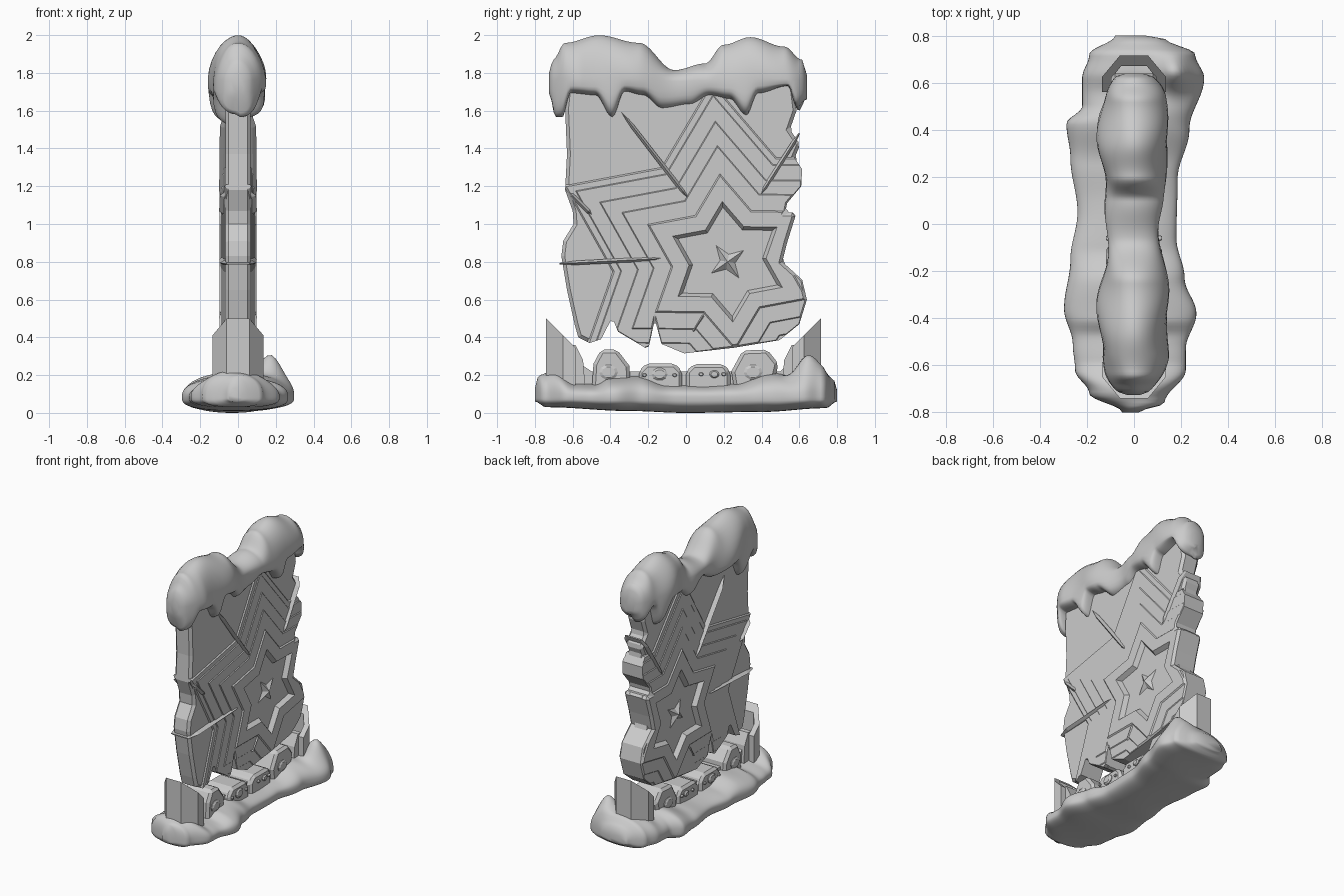
import bpy, bmesh, math
from mathutils import Vector

if "Cube" in bpy.data.objects:
    bpy.data.objects.remove(bpy.data.objects["Cube"])


def loft(name, rings, smooth=False):
    """Skin a list of equal-length rings and cap both ends."""
    bm = bmesh.new()
    vs = [[bm.verts.new(p) for p in r] for r in rings]
    n = len(vs[0])
    for a, b in zip(vs, vs[1:]):
        for i in range(n):
            bm.faces.new((a[i], a[(i + 1) % n], b[(i + 1) % n], b[i]))
    bm.faces.new(vs[0])
    bm.faces.new(vs[-1])
    bmesh.ops.recalc_face_normals(bm, faces=bm.faces)
    me = bpy.data.meshes.new(name)
    bm.to_mesh(me)
    bm.free()
    for p in me.polygons:
        p.use_smooth = smooth
    ob = bpy.data.objects.new(name, me)
    bpy.context.collection.objects.link(ob)
    return ob


def slab(name, outline, half):
    """Prism of a (y, z) outline through x."""
    return loft(name, [[(s * half, y, z) for y, z in outline] for s in (-1, 1)])


def bevel(ob, width, angle=50):
    m = ob.modifiers.new("bevel", 'BEVEL')
    m.width, m.segments, m.limit_method = width, 1, 'ANGLE'
    m.angle_limit = math.radians(angle)


def interp(keys, t):
    """Cosine interpolation through (t, value) keys."""
    if t <= keys[0][0]:
        return keys[0][1]
    for (a, u), (b, v) in zip(keys, keys[1:]):
        if t <= b:
            return u + (v - u) * (1 - math.cos(math.pi * (t - a) / (b - a))) / 2
    return keys[-1][1]


def spow(v, e):
    return math.copysign(abs(v) ** e, v)


# Broken stone slab
outline = [(-.62, 1.8), (-.64, 1.61), (-.63, 1.37), (-.64, 1.18), (-.60, 1.07), (-.595, 1.0),
           (-.65, .91), (-.66, .83), (-.63, .65), (-.59, .47), (-.57, .40), (-.51, .37),
           (-.45, .39), (-.39, .505), (-.36, .43), (-.2, .335), (-.165, .495), (-.13, .365),
           (-.01, .315), (.255, .345), (.495, .385), (.6, .47), (.64, .6), (.615, .705),
           (.51, .80), (.535, .90), (.585, 1.06), (.525, 1.06), (.535, 1.11), (.61, 1.2),
           (.615, 1.29), (.575, 1.35), (.605, 1.42), (.55, 1.5), (.585, 1.6), (.56, 1.8)]
bevel(slab("stone_slab", outline, .067), .018)
cutter = slab("slab_cutter", outline, .103)
bevel(cutter, .022, 80)
cutter.hide_render = True
cutter.display_type = 'WIRE'


def star(r, x, tips=6, ratio=.64, turn=35):
    pts = []
    for i in range(tips * 2):
        a = math.radians(turn + 180 / tips * i)
        q = r * (ratio if i % 2 else 1)
        pts.append((x, .22 + q * math.cos(a), .80 + q * math.sin(a)))
    return pts


def star_solid(name, steps, **kw):
    """Star lofted symmetrically: steps run (radius, x) from centre face outwards."""
    steps = [(r, -x) for r, x in steps] + [(r, x) for r, x in reversed(steps)]
    return loft(name, [star(r, x, **kw) for r, x in steps])


# Nested star terraces around a recessed star, trimmed to the broken outline
for i, (r, h) in enumerate([(.94, .075), (.88, .080), (.74, .085), (.61, .090), (.455, .098)]):
    ob = star_solid(f"star_terrace_{i + 1}",
                    [(.285, .060 + i * .0005), (.29 + (h - .06) * .8, h), (r, h), (r + .02, h - .012)])
    m = ob.modifiers.new("trim", 'BOOLEAN')
    m.operation, m.solver, m.object = 'INTERSECT', 'EXACT', cutter
star_solid("centre_star", [(.005, .098), (.115, .064)], tips=4, ratio=.38, turn=35)

# Thin blades wedged through the slab
blades = [((-.34, 1.59), (.04, 1.10)), ((-.67, .79), (-.08, .82)), ((.60, 1.48), (.385, 1.14)),
          ((.03, .42), (.10, .53)), ((-.62, 1.17), (-.50, 1.05))]
for i, (a, b) in enumerate(blades):
    a, b = Vector(a), Vector(b)
    d = (b - a).normalized()
    nrm = Vector((-d.y, d.x))
    rings = []
    for t, w, h in ((0, .004, .07), (.15, .011, .096), (.85, .013, .1), (1, .003, .08)):
        p = a.lerp(b, t)
        q = [(-h, p), (-h * .8, p + nrm * w), (h * .8, p + nrm * w),
             (h, p), (h * .8, p - nrm * w), (-h * .8, p - nrm * w)]
        rings.append([(x, v.x, v.y) for x, v in q])
    loft(f"blade_{i + 1}", rings)

# Slant-cut channel posts at both ends
half = [(.135, .585), (.135, .65), (.06, .74)]
inner = [(.055, .695), (.095, .645), (.095, .585)]
channel = (half + [(-x, y) for x, y in reversed(half)]
           + [(-x, y) for x, y in reversed(inner)] + inner)
for side, off, name in ((-1, 0, "front_post"), (1, -.025, "back_post")):
    loft(name, [[(x, side * (y + off), .08) for x, y in channel],
                [(x, side * (y + off), .5 - (.74 - y)) for x, y in channel]])
    slab(name + "_rib", [(side * (y + off), z) for y, z in
                         ((.53, .1), (.62, .1), (.62, .36), (.585, .36), (.545, .28))], .09)

# Broken lower frame blocks with studs
blocks = [[(-.5, .1), (-.49, .26), (-.45, .335), (-.365, .335), (-.3, .25), (-.29, .1)],
          [(-.25, .1), (-.25, .22), (-.21, .262), (-.06, .262), (-.02, .22), (-.02, .1)],
          [(0, .1), (0, .22), (.04, .258), (.2, .258), (.235, .22), (.235, .1)],
          [(.26, .1), (.24, .22), (.30, .33), (.43, .335), (.49, .26), (.45, .1)]]
for i, pts in enumerate(blocks):
    bevel(slab(f"frame_block_{i + 1}", pts, .105), .018, 40)
slab("frame_core", [(-.56, .08), (-.56, .26), (-.5, .22), (.5, .22), (.56, .28), (.56, .08)], .07)
studs = [(-.41, .215, .05), (-.14, .205, .042), (.15, .205, .026), (.08, .205, .013),
         (.20, .205, .013), (.355, .215, .05), (-.22, .2, .012), (-.06, .2, .012)]
for i, (y, z, r) in enumerate(studs):
    rings = []
    for x, k in ((-.118, .7), (-.110, 1), (.110, 1), (.118, .7)):
        rings.append([(x, y + k * r * math.cos(a * math.pi / 5), z + .8 * k * r * math.sin(a * math.pi / 5))
                      for a in range(10)])
    loft(f"stud_{i + 1}", rings)

# Snow cap with different drips on each side
top = [(-.725, 1.80), (-.705, 1.87), (-.64, 1.96), (-.46, 2.0), (-.25, 1.96), (-.06, 1.815),
       (.1, 1.85), (.2, 1.95), (.34, 1.99), (.52, 1.94), (.615, 1.87), (.64, 1.79)]
drip_r = [(-.725, 1.69), (-.69, 1.565), (-.655, 1.565), (-.61, 1.69), (-.48, 1.68), (-.39, 1.56),
          (-.325, 1.70), (-.23, 1.68), (-.125, 1.605), (.02, 1.625), (.125, 1.675), (.23, 1.66),
          (.32, 1.57), (.38, 1.69), (.54, 1.73), (.585, 1.615), (.64, 1.66)]
drip_l = [(-.725, 1.69), (-.69, 1.58), (-.6, 1.66), (-.5, 1.52), (-.4, 1.67), (-.2, 1.63),
          (-.05, 1.69), (.1, 1.6), (.2, 1.67), (.35, 1.7), (.46, 1.53), (.53, 1.7), (.6, 1.6), (.64, 1.68)]
width = [(-.72, .10), (-.55, .14), (-.35, .15), (-.05, .11), (.1, .12), (.35, .15), (.64, .12)]
N, M = 110, 32
rings = []
for j in range(N + 1):
    y = -.725 + 1.365 * j / N
    e = min(1, (y + .725) / .1, (.64 - y) / .1)
    s = .3 + .7 * math.sqrt(max(0, 1 - (1 - e) ** 2))
    zt, w = interp(top, y), interp(width, y) * s
    zm = min(1.75, zt - .05)
    ring = []
    for k in range(M):
        a = 2 * math.pi * (k + .5) / M
        c, sn = math.cos(a), math.sin(a)
        zb = interp(drip_r if c > 0 else drip_l, y)
        z = zm + (zt - zm) * sn if sn > 0 else zm - (zm - zb) * abs(sn) ** .5
        lump = 1 + .07 * math.sin(17 * y + 9 * z + 2 * c)
        ring.append((spow(c, 1.05 if sn > 0 else .85) * w * lump, y, z))
    rings.append(ring)
loft("snow_cap", rings, True)

# Snow drift base, with a bump beside the back post
left = [(-.8, -.05), (-.72, -.19), (-.62, -.25), (-.51, -.26), (-.36, -.297), (-.15, -.27), (.05, -.24),
        (.28, -.27), (.425, -.287), (.5, -.22), (.62, -.22), (.72, -.19), (.8, -.08)]
right = [(-.8, .02), (-.76, .13), (-.62, .22), (-.53, .22), (-.38, .265), (-.23, .215), (-.06, .18),
         (.19, .185), (.4, .235), (.62, .298), (.72, .26), (.79, .13), (.8, .05)]
high = [(-.8, .13), (-.78, .2), (-.7, .225), (-.58, .16), (-.48, .155), (-.4, .19), (-.25, .2), (-.1, .155),
        (.1, .15), (.25, .16), (.45, .215), (.55, .2), (.65, .23), (.72, .23), (.78, .18), (.8, .12)]
low = [(-.8, .06), (-.74, .03), (-.3, .01), (0, 0), (.4, .005), (.74, .025), (.8, .06)]
rings = []
for j in range(N + 1):
    y = -.8 + 1.6 * j / N
    xl, xr, zt, zb = (interp(t, y) for t in (left, right, high, low))
    ring = []
    for k in range(64):
        a = 2 * math.pi * k / 64
        c, sn = math.cos(a), math.sin(a)
        x = (xl + xr) / 2 + (xr - xl) / 2 * c
        z = .085 + (zt - .085) * sn ** .8 if sn > 0 else .085 - (.085 - zb) * abs(sn) ** .6
        if sn > 0:
            z += .105 * sn ** .5 * math.exp(-((x - .18) / .07) ** 2 - ((y - .65) / .08) ** 2)
        ring.append((x, y, z))
    rings.append(ring)
loft("snow_base", rings, True)
